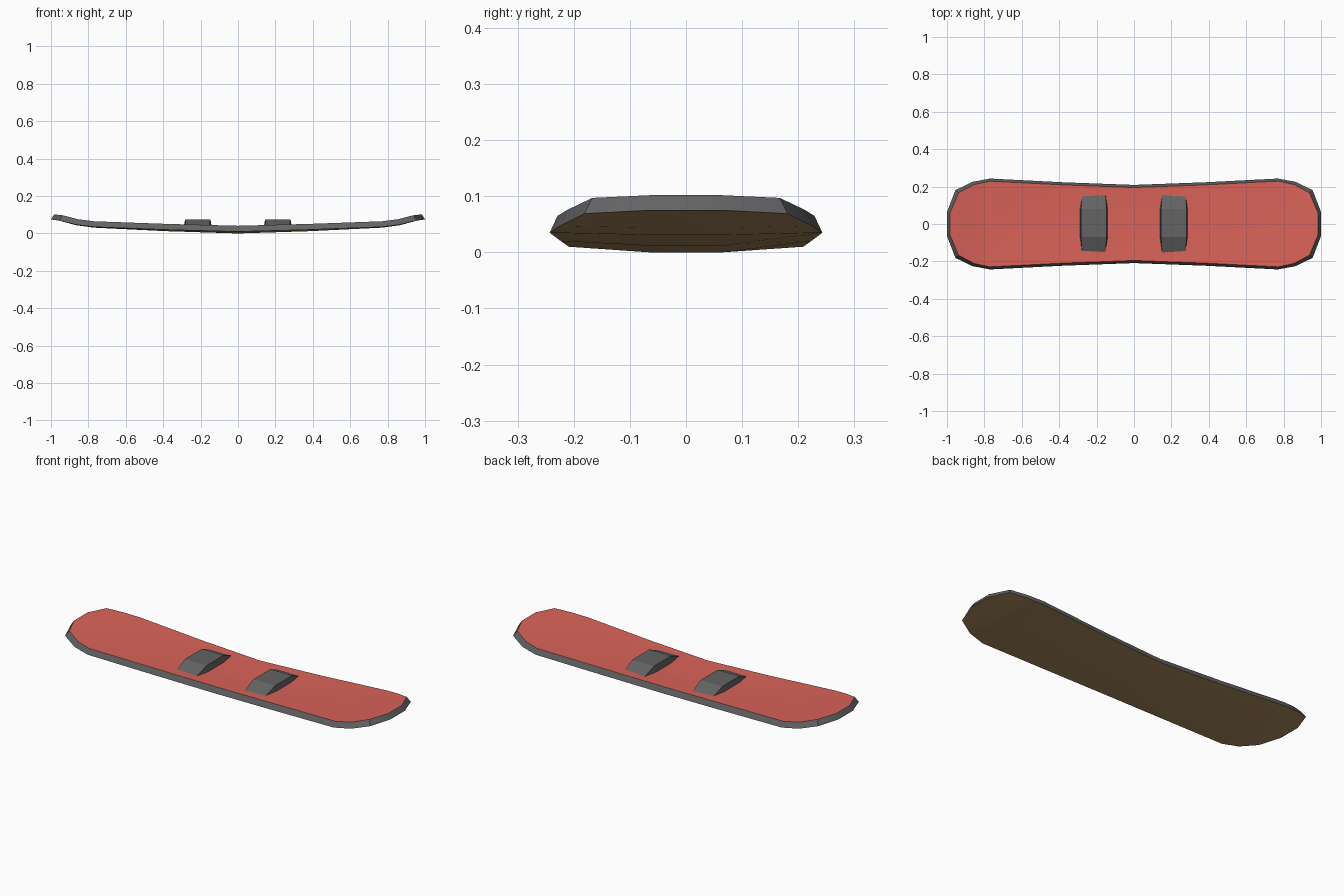
import bpy, bmesh, math

if "Cube" in bpy.data.objects:
    bpy.data.objects.remove(bpy.data.objects["Cube"])


def material(name, rgb):
    m = bpy.data.materials.new(name)
    m.diffuse_color = (*rgb, 1)
    m.use_nodes = True
    m.node_tree.nodes["Principled BSDF"].inputs["Base Color"].default_value = m.diffuse_color
    return m


red = material("deck red", (0.70, 0.125, 0.10))
grey = material("dark grey", (0.125, 0.125, 0.125))
brown = material("base tan", (0.40, 0.25, 0.11))


def finish(name, bm, mats, smooth=None):
    bmesh.ops.recalc_face_normals(bm, faces=bm.faces)
    me = bpy.data.meshes.new(name)
    bm.to_mesh(me)
    bm.free()
    for m in mats:
        me.materials.append(m)
    ob = bpy.data.objects.new(name, me)
    bpy.context.collection.objects.link(ob)
    if smooth:
        bpy.ops.object.select_all(action='DESELECT')
        ob.select_set(True)
        bpy.context.view_layer.objects.active = ob
        bpy.ops.object.shade_smooth_by_angle(angle=math.radians(smooth))
    return ob


# Board: cross-sections (x, half width, base edge z, crown, top x, top z)
half = [
    (0.00, 0.209, 0.010, 0.010, 0.00, 0.041),
    (0.38, 0.223, 0.020, 0.008, 0.38, 0.051),
    (0.77, 0.243, 0.035, 0.004, 0.77, 0.065),
    (0.865, 0.225, 0.047, 0.003, 0.855, 0.076),
    (0.955, 0.181, 0.069, 0.001, 0.938, 0.097),
    (1.00, 0.064, 0.075, 0.000, 0.983, 0.102),
]
sections = [(-a, w, z, c, -t, h) for a, w, z, c, t, h in half[:0:-1]] + half

bm = bmesh.new()
rings = []
for x, w, z, crown, tx, tz in sections:
    c = min(0.065, w * 0.5)
    tw = w - 0.014 if w > 0.1 else w - 0.004
    tc = c * tw / w
    dip = tz - crown * 0.6
    pts = [(x, -w, z), (x, -c, z - crown), (x, c, z - crown), (x, w, z),
           (tx, tw, tz), (tx, tc, dip), (tx, -tc, dip), (tx, -tw, tz)]
    rings.append([bm.verts.new(p) for p in pts])
# base, side wall and top sheet get their own colour by position round the ring
ring_mats = [2, 2, 2, 1, 0, 0, 0, 1]
for a, b in zip(rings, rings[1:]):
    for i in range(8):
        j = (i + 1) % 8
        bm.faces.new((a[i], a[j], b[j], b[i])).material_index = ring_mats[i]
for r in (rings[0], rings[-1]):
    bm.faces.new(r).material_index = 1
finish("board", bm, [red, grey, brown], 20)


# Bindings: low arched blocks, (y, half width of base, half width of top, top z)
arch = [(-0.154, 0.063, 0.063, 0.042), (-0.070, 0.075, 0.068, 0.075),
        (0.080, 0.075, 0.068, 0.075), (0.157, 0.063, 0.063, 0.042)]


def binding(name, cx):
    bm = bmesh.new()
    rows = []
    for y, wb, wt, z in arch:
        pts = [(cx - wb, y, 0.034), (cx + wb, y, 0.034), (cx + wt, y, z), (cx - wt, y, z)]
        rows.append([bm.verts.new(p) for p in pts])
    for a, b in zip(rows, rows[1:]):
        for i in range(4):
            j = (i + 1) % 4
            bm.faces.new((a[i], a[j], b[j], b[i]))
    bm.faces.new(rows[0])
    bm.faces.new(rows[-1])
    return finish(name, bm, [grey])


binding("left_binding", -0.215)
binding("right_binding", 0.213)
